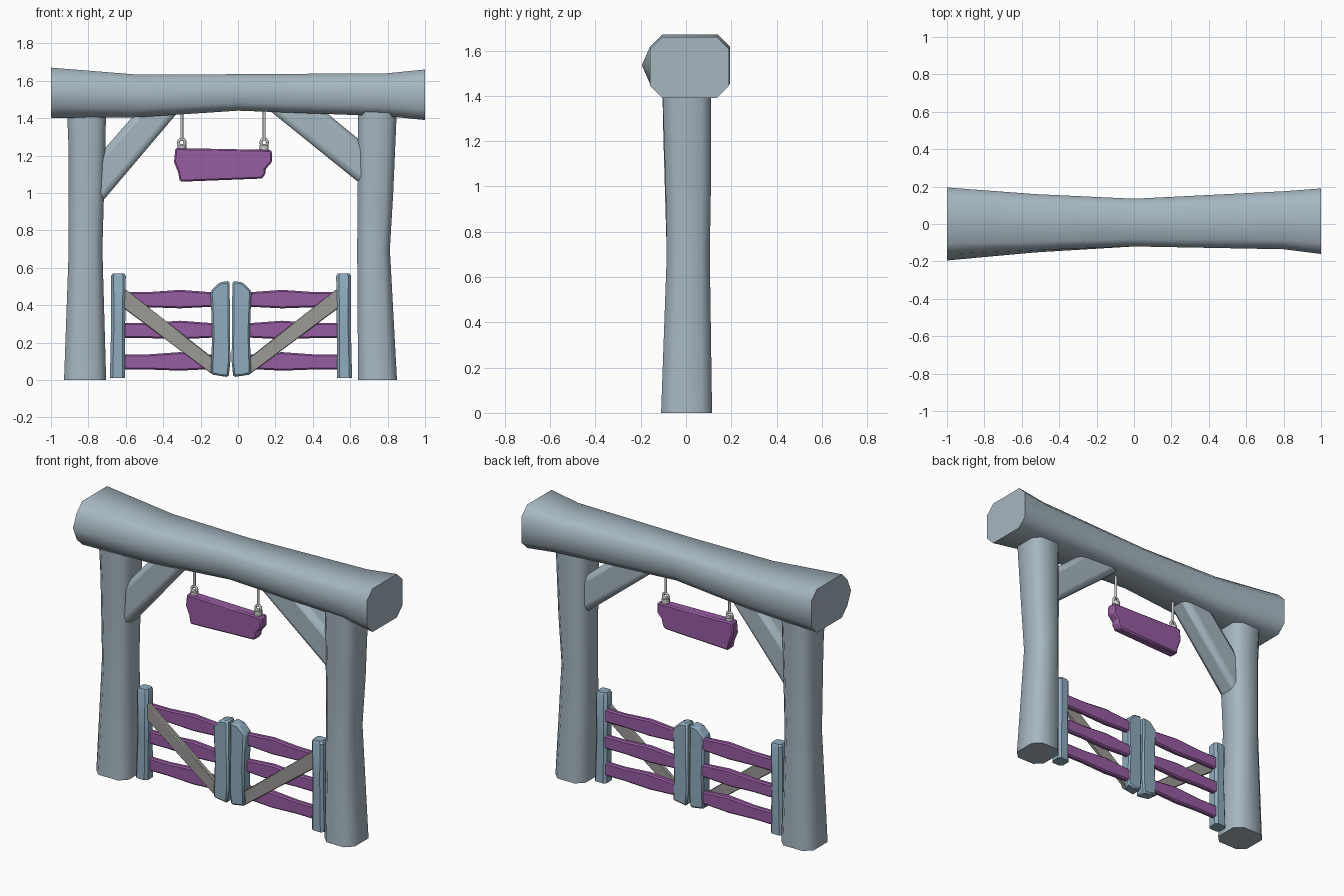
import bpy, bmesh, math
from mathutils import Matrix, Vector

if "Cube" in bpy.data.objects:
    bpy.data.objects.remove(bpy.data.objects["Cube"])


def material(name, rgb):
    m = bpy.data.materials.new(name)
    m.diffuse_color = (*rgb, 1)
    m.use_nodes = True
    m.node_tree.nodes["Principled BSDF"].inputs["Base Color"].default_value = m.diffuse_color
    return m


FRAME = material("weathered_timber", (0.38, 0.47, 0.53))
BLUE = material("blue_timber", (0.27, 0.41, 0.51))
PURPLE = material("purple_plank", (0.31, 0.11, 0.36))
BRACE = material("grey_plank", (0.33, 0.32, 0.30))


def finish(name, bm, mat=None, bevel=0, segments=1, angle=50, mirror=False):
    if mirror:  # copy to the other gate leaf
        bm.transform(Matrix.Translation((-0.075, 0, 0)) @ Matrix.Scale(-1, 4, Vector((1, 0, 0))))
    bmesh.ops.recalc_face_normals(bm, faces=bm.faces)
    mesh = bpy.data.meshes.new(name)
    bm.to_mesh(mesh)
    bm.free()
    ob = bpy.data.objects.new(name, mesh)
    bpy.context.collection.objects.link(ob)
    if mat:
        mesh.materials.append(mat)
    bpy.ops.object.select_all(action='DESELECT')
    ob.select_set(True)
    bpy.context.view_layer.objects.active = ob
    bpy.ops.object.shade_smooth_by_angle(angle=math.radians(angle))
    if bevel:
        b = ob.modifiers.new("worn_edges", 'BEVEL')
        b.width, b.segments = bevel, segments
    return ob


def loft(name, axis, rings, mat, mirror=False, angle=50):
    """Chamfered log: rings of (position, u0, u1, v0, v1, chamfer, bulge)."""
    bm = bmesh.new()
    loops = []
    for t, u0, u1, v0, v1, c, b in rings:
        m = (v0 + v1) / 2
        pts = [(u0 + c, v0), (u1 - c, v0), (u1, v0 + c), (u1, m), (u1, v1 - c),
               (u1 - c, v1), (u0 + c, v1), (u0, v1 - c), (u0 - b, m), (u0, v0 + c)]
        loops.append([bm.verts.new((t, u, v) if axis == 'x' else (u, v, t)) for u, v in pts])
    for a, b in zip(loops, loops[1:]):
        for i in range(len(a)):
            j = (i + 1) % len(a)
            bm.faces.new((a[i], a[j], b[j], b[i]))
    bm.faces.new(loops[0])
    bm.faces.new(loops[-1])
    return finish(name, bm, mat, mirror=mirror, angle=angle)


def plank(name, profile, y0, y1, mat, bevel, segments=1, mirror=False, angle=30):
    """Board cut from an x-z outline."""
    bm = bmesh.new()
    face = bm.faces.new([bm.verts.new((x, y0, z)) for x, z in profile])
    ext = bmesh.ops.extrude_face_region(bm, geom=[face])
    moved = [g for g in ext["geom"] if isinstance(g, bmesh.types.BMVert)]
    bmesh.ops.translate(bm, verts=moved, vec=(0, y1 - y0, 0))
    return finish(name, bm, mat, bevel, segments, angle, mirror)


# Top beam
loft("top_beam", 'x', [
    (-1.00, -0.16, 0.195, 1.40, 1.67, 0.055, 0.035),
    (-0.53, -0.14, 0.16, 1.405, 1.632, 0.045, 0.012),
    (0.00, -0.12, 0.135, 1.44, 1.635, 0.04, 0),
    (0.80, -0.135, 0.175, 1.41, 1.64, 0.05, 0),
    (1.00, -0.16, 0.19, 1.39, 1.66, 0.055, 0)], FRAME)

# Main posts
loft("left_post", 'z', [
    (0.00, -0.93, -0.705, -0.11, 0.115, 0.045, 0),
    (0.70, -0.905, -0.725, -0.085, 0.105, 0.04, 0),
    (1.22, -0.905, -0.71, -0.10, 0.105, 0.04, 0),
    (1.46, -0.915, -0.705, -0.105, 0.11, 0.04, 0)], FRAME)
loft("right_post", 'z', [
    (0.00, 0.642, 0.85, -0.11, 0.115, 0.045, 0),
    (0.70, 0.637, 0.812, -0.085, 0.105, 0.04, 0),
    (1.00, 0.64, 0.83, -0.09, 0.11, 0.04, 0),
    (1.46, 0.642, 0.85, -0.105, 0.11, 0.04, 0)], FRAME)

# Corner braces running into post and beam
plank("left_brace", [(-0.78, 0.89), (-0.28, 1.48), (-0.50, 1.48), (-0.78, 1.16)],
      -0.07, 0.075, FRAME, 0.035, 2)
plank("right_brace", [(0.74, 0.98), (0.12, 1.48), (0.41, 1.48), (0.74, 1.21)],
      -0.07, 0.075, FRAME, 0.035, 2)

# Hanging sign with chipped end
plank("sign_board", [(-0.335, 1.24), (0.18, 1.23), (0.182, 1.165), (0.145, 1.125), (0.15, 1.11),
                     (0.13, 1.077), (-0.31, 1.06), (-0.32, 1.11), (-0.342, 1.165)],
      -0.03, 0.03, PURPLE, 0.012)

# Hangers: rod, eye ring and base
for side, x in (("left", -0.30), ("right", 0.14)):
    bm = bmesh.new()
    for r, z0, z1 in ((0.008, 1.28, 1.47), (0.024, 1.225, 1.257)):
        bmesh.ops.create_cone(bm, cap_ends=True, segments=8, radius1=r, radius2=r, depth=z1 - z0,
                              matrix=Matrix.Translation((x, 0, (z0 + z1) / 2)))
    finish(side + "_hanger_rod", bm)
    bpy.ops.mesh.primitive_torus_add(major_segments=12, minor_segments=6, major_radius=0.018,
                                     minor_radius=0.008, location=(x, 0, 1.27),
                                     rotation=(math.pi / 2, 0, 0))
    bpy.context.object.name = side + "_hanger_eye"
    bpy.ops.object.shade_smooth()

# Two mirrored gate leaves
for side, mir in (("left", False), ("right", True)):
    loft(side + "_hinge_post", 'z', [
        (0.01, -0.685, -0.603, -0.04, 0.04, 0.015, 0),
        (0.30, -0.678, -0.603, -0.036, 0.036, 0.015, 0),
        (0.555, -0.68, -0.6, -0.038, 0.038, 0.015, 0),
        (0.57, -0.67, -0.608, -0.03, 0.03, 0.012, 0)], BLUE, mir, 35)
    plank(side + "_meeting_stile", [(-0.145, 0.03), (-0.05, 0.015), (-0.041, 0.10), (-0.045, 0.53),
                                    (-0.10, 0.522), (-0.147, 0.475), (-0.138, 0.25)],
          -0.04, 0.035, BLUE, 0.01, 1, mir)
    for n, z in (("bottom", 0.0), ("middle", 0.168), ("top", 0.333)):
        loft(f"{side}_{n}_rail", 'x', [
            (-0.63, -0.002, 0.03, z + 0.055, z + 0.137, 0.008, 0),
            (-0.48, -0.002, 0.03, z + 0.056, z + 0.137, 0.008, 0),
            (-0.31, -0.004, 0.032, z + 0.05, z + 0.149, 0.008, 0),
            (-0.11, -0.002, 0.03, z + 0.06, z + 0.134, 0.008, 0)], PURPLE, mir, 30)
    plank(side + "_diagonal", [(-0.62, 0.39), (-0.13, 0.025), (-0.13, 0.115), (-0.62, 0.50)],
          -0.026, 0.0, BRACE, 0.004, 1, mir)
